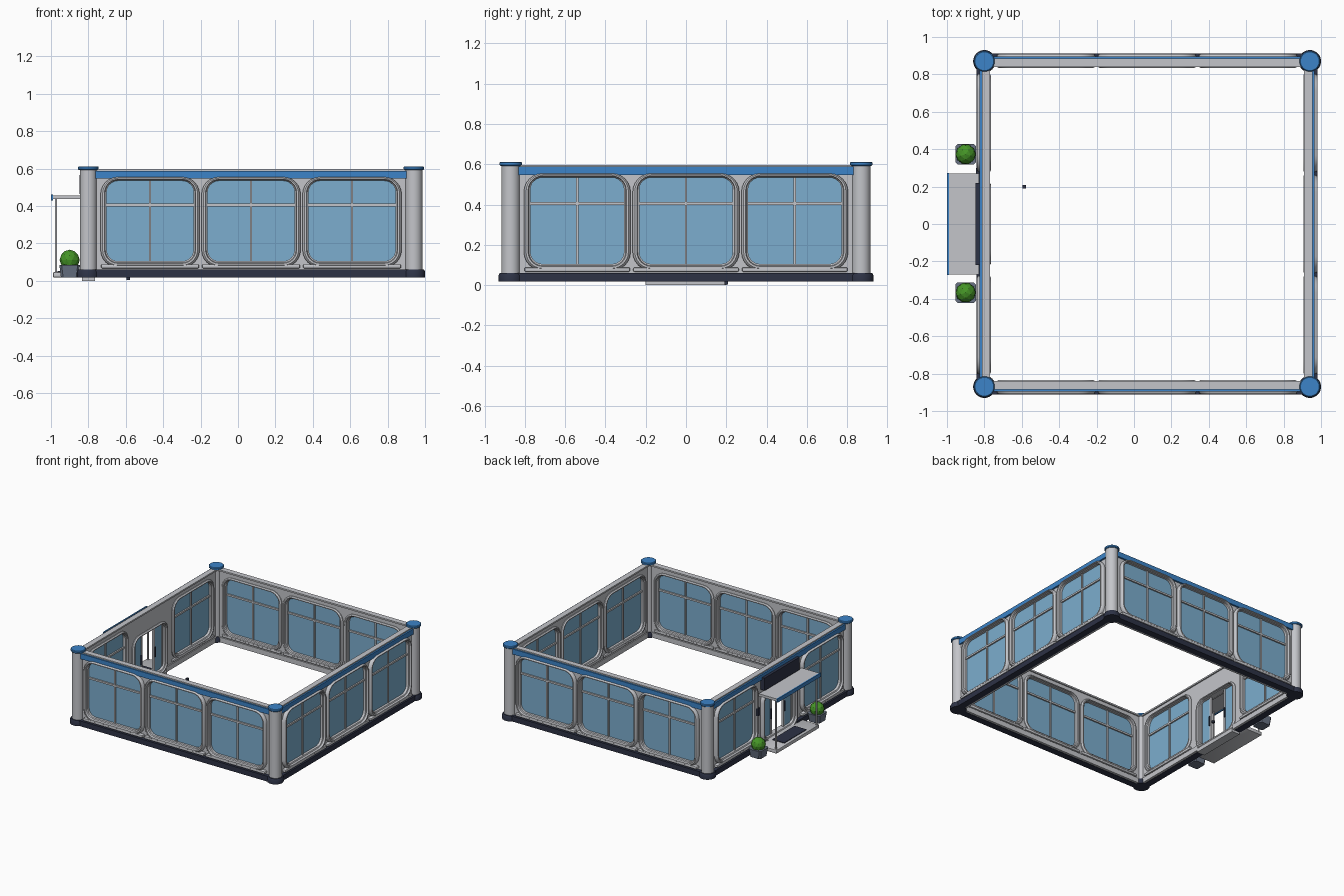
import bpy, bmesh, math
from mathutils import Matrix, Vector

if "Cube" in bpy.data.objects:
    bpy.data.objects.remove(bpy.data.objects["Cube"])


def material(name, rgb):
    m = bpy.data.materials.new(name)
    m.use_nodes = True
    col = (*rgb, 1)
    m.diffuse_color = col
    m.node_tree.nodes["Principled BSDF"].inputs["Base Color"].default_value = col
    return m


GREY = material("light grey", (0.55, 0.56, 0.59))
NAVY = material("dark navy", (0.026, 0.032, 0.06))
BLUE = material("bright blue", (0.045, 0.23, 0.58))
GLASS = material("glass blue", (0.2, 0.42, 0.62))
STONE = material("planter slate", (0.14, 0.17, 0.23))
LEAF = material("leaf green", (0.06, 0.3, 0.02))

MID = 0.07    # x of the courtyard centre
REACH = 0.87  # distance from the centre to each wall line


def finish(name, bm, mat, matrix=Matrix(), smooth=True):
    bmesh.ops.recalc_face_normals(bm, faces=bm.faces)
    me = bpy.data.meshes.new(name)
    bm.to_mesh(me)
    bm.free()
    ob = bpy.data.objects.new(name, me)
    bpy.context.collection.objects.link(ob)
    me.materials.append(mat)
    ob.matrix_world = matrix
    if smooth:
        bpy.ops.object.select_all(action="DESELECT")
        ob.select_set(True)
        bpy.context.view_layer.objects.active = ob
        bpy.ops.object.shade_smooth_by_angle(angle=math.radians(35))
    return ob


def box(name, lo, hi, mat, matrix=Matrix(), bevel=0.0):
    lo, hi = Vector(lo), Vector(hi)
    bm = bmesh.new()
    bmesh.ops.create_cube(bm, size=1)
    for v in bm.verts:
        v.co = [(a + b) / 2 + c * (b - a) for a, b, c in zip(lo, hi, v.co)]
    if bevel:
        bmesh.ops.bevel(bm, geom=bm.edges[:], offset=bevel, segments=2, affect="EDGES", profile=0.5)
    return finish(name, bm, mat, matrix, bevel > 0)


def lathe(name, profile, mat, at, sides=32):
    # Stack of rings given as (radius, height), capped at both ends
    bm = bmesh.new()
    rings = [[bm.verts.new((r * math.cos(t), r * math.sin(t), z))
              for t in (math.tau * i / sides for i in range(sides))] for r, z in profile]
    for a, b in zip(rings, rings[1:]):
        for i in range(sides):
            j = (i + 1) % sides
            bm.faces.new((a[i], a[j], b[j], b[i]))
    bm.faces.new(rings[0])
    bm.faces.new(rings[-1])
    return finish(name, bm, mat, Matrix.Translation(at))


def loft(name, rows, mat, matrix, u=0.0, closed=True):
    # Rounded rectangles (half width, low, high, radius, outward) joined in turn
    bm = bmesh.new()
    loops = []
    for hw, z0, z1, r, d in rows:
        loop = []
        corners = ((hw - r, z1 - r), (r - hw, z1 - r), (r - hw, z0 + r), (hw - r, z0 + r))
        for q, (cx, cz) in enumerate(corners):
            for k in range(7):
                t = math.pi / 2 * (q + k / 6)
                loop.append(bm.verts.new((u + cx + r * math.cos(t), -d, cz + r * math.sin(t))))
        loops.append(loop)
    pairs = list(zip(loops, loops[1:] + loops[:1])) if closed else list(zip(loops, loops[1:]))
    for a, b in pairs:
        for i in range(len(a)):
            j = (i + 1) % len(a)
            bm.faces.new((a[i], a[j], b[j], b[i]))
    if not closed:
        bm.faces.new(loops[0])
        bm.faces.new(loops[-1])
    return finish(name, bm, mat, matrix)


def panel_with_hole(name, hole, m, u):
    hw, z0, z1, r = hole
    outer = (0.27, 0.055, 0.59, 0.001)
    loft(name, [(*outer, 0.012), (*outer, -0.02), (*hole, -0.02), (*hole, 0.012)], GREY, m, u)


def rounded_frame(name, hole, m, u, side):
    # Raised trim around a hole; side is 1 outdoors and -1 indoors
    hw, z0, z1, r = hole
    depth = 0.04 if side > 0 else 0.035
    steps = ((0.033, 0.01), (0.033, 0.026), (0.028, depth - 0.006), (0.022, depth),
             (0.012, depth), (0.008, 0.026), (0.0, 0.022), (0.0, 0.005))
    rows = [(hw + g, z0 - min(g, z0 - 0.02), z1 + g * 0.6, r + g, side * d) for g, d in steps]
    loft(name, rows, GREY, m, u)


def window(m, u):
    hole = (0.232, 0.105, 0.535, 0.06)
    panel_with_hole("window_panel", hole, m, u)
    for side, label in ((1, "outer"), (-1, "inner")):
        rounded_frame(f"window_frame_{label}", hole, m, u, side)
    pane = (0.234, 0.103, 0.537, 0.06)
    loft("window_glass", [(*pane, -0.003), (*pane, 0.003)], GLASS, m, u, closed=False)
    box("window_mullion", (u - 0.006, -0.012, 0.1), (u + 0.006, 0.012, 0.537), GREY, m)
    box("window_transom", (u - 0.233, -0.014, 0.398), (u + 0.233, 0.014, 0.412), GREY, m)
    box("window_sill", (u - 0.262, -0.04, 0.066), (u + 0.262, 0.034, 0.088), GREY, m, 0.007)


def doorway(m):
    hole = (0.19, 0.056, 0.42, 0.05)
    panel_with_hole("door_panel", hole, m, 0)
    for side, label in ((1, "outer"), (-1, "inner")):
        rounded_frame(f"door_frame_{label}", hole, m, 0, side)
    # Sliding leaves left partly open
    for s in (-1, 1):
        a, b = sorted((s * 0.075, s * 0.19))
        box("door_glass", (a, -0.003, 0.05), (b, 0.003, 0.415), GLASS, m)
        for e in (s * 0.08, s * 0.18):
            box("door_stile", (e - 0.007, -0.008, 0.03), (e + 0.007, 0.008, 0.42), GREY, m)
        box("door_handle", (s * 0.085 - 0.004, -0.016, 0.18), (s * 0.085 + 0.004, 0.016, 0.26), NAVY, m)
    box("door_threshold", (-0.2, -0.035, 0.0), (0.2, 0.035, 0.03), GREY, m)
    # Board above the canopy and control box beside the door
    box("sign_board", (-0.22, -0.048, 0.465), (0.22, -0.01, 0.565), NAVY, m)
    box("wall_control", (-0.3, -0.045, 0.29), (-0.27, -0.01, 0.35), NAVY, m)


def wall(name, angle, has_door=False):
    m = (Matrix.Translation((MID, 0, 0)) @ Matrix.Rotation(angle, 4, "Z")
         @ Matrix.Translation((0, -REACH, 0)))
    for u in (-0.54, 0, 0.54):
        if has_door and u == 0:
            doorway(m)
        else:
            window(m, u)
    for s in (-1, 1):
        a, b = sorted((s * 0.81, s * 0.85))
        box(f"{name}_end_post", (a, -0.012, 0.055), (b, 0.02, 0.59), GREY, m)
    box(f"{name}_blue_band", (-0.84, -0.026, 0.546), (0.84, -0.008, 0.588), BLUE, m)
    box(f"{name}_top_rail", (-0.84, -0.014, 0.585), (0.84, 0.03, 0.597), GREY, m)
    spans = ((-0.84, -0.2), (0.2, 0.84)) if has_door else ((-0.84, 0.84),)
    for a, b in spans:
        box(f"{name}_plinth", (a, -0.042, 0.018), (b, 0.012, 0.06), NAVY, m)
        box(f"{name}_skirting", (a, 0.012, 0.02), (b, 0.03, 0.06), GREY, m)


wall("front_wall", 0)
wall("right_side_wall", math.pi / 2)
wall("back_wall", math.pi)
wall("entrance_wall", -math.pi / 2, True)

# Corner columns
for sx in (-1, 1):
    for sy in (-1, 1):
        at = (MID + sx * REACH, sy * REACH, 0)
        lathe("column_shaft", [(0.046, 0.05), (0.046, 0.6)], GREY, at)
        lathe("column_base", [(0.06, 0.018), (0.06, 0.05), (0.054, 0.06)], NAVY, at)
        lathe("column_cap", [(0.05, 0.592), (0.055, 0.597), (0.055, 0.608), (0.05, 0.612)], BLUE, at)

# Entrance canopy, posts, step and mat
box("canopy_roof", (-0.992, -0.27, 0.436), (-0.83, 0.27, 0.456), GREY)
box("canopy_fascia", (-1.0, -0.274, 0.43), (-0.99, 0.274, 0.46), BLUE)
box("entrance_step", (-0.988, -0.27, 0.018), (-0.83, 0.27, 0.046), GREY, bevel=0.004)
box("door_mat", (-0.965, -0.14, 0.046), (-0.86, 0.14, 0.051), NAVY)
for y in (-0.255, 0.255):
    lathe("canopy_post", [(0.006, 0.04), (0.006, 0.44)], GREY, (-0.973, y, 0), 12)

# Planters with round shrubs
for y in (-0.367, 0.373):
    at = Matrix.Translation((-0.9, y, 0)) @ Matrix.Rotation(-math.pi / 2, 4, "Z")
    bm = bmesh.new()
    bmesh.ops.create_cone(bm, cap_ends=True, segments=4, radius1=0.066, radius2=0.078, depth=0.065,
                          matrix=Matrix.Translation((0, 0, 0.051)) @ Matrix.Rotation(math.pi / 4, 4, "Z"))
    upright = [e for e in bm.edges if abs(e.verts[0].co.z - e.verts[1].co.z) > 0.05]
    bmesh.ops.bevel(bm, geom=upright, offset=0.012, segments=1, affect="EDGES")
    finish("planter", bm, STONE, at, False)
    bm = bmesh.new()
    bmesh.ops.create_icosphere(bm, subdivisions=2, radius=0.054, matrix=Matrix.Translation((0, 0, 0.112)))
    finish("shrub", bm, LEAF, at, False)

# Small floor stop inside the courtyard
box("floor_stop", (-0.595, 0.19, 0.004), (-0.577, 0.208, 0.022), NAVY)
